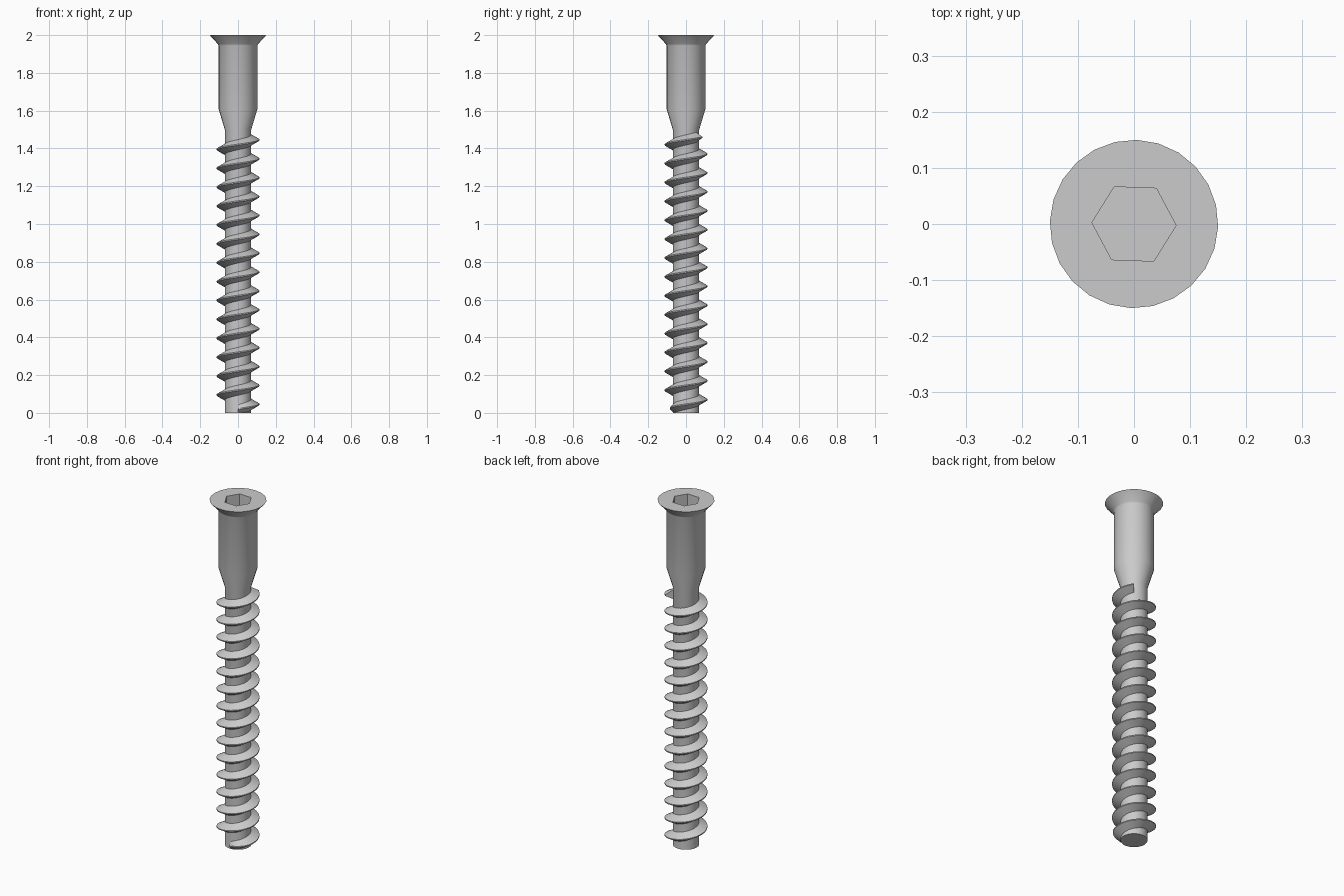
import bpy, bmesh
from math import cos, sin, pi, radians

if "Cube" in bpy.data.objects:
    bpy.data.objects.remove(bpy.data.objects["Cube"])

SIDES = 24
TWIST = radians(-2)


def ring(bm, n, r, z):
    return [bm.verts.new((r * cos(2 * pi * i / n + TWIST), r * sin(2 * pi * i / n + TWIST), z))
            for i in range(n)]


def skin(bm, a, b):
    n = len(a)
    for i in range(n):
        j = (i + 1) % n
        bm.faces.new((a[i], a[j], b[j], b[i]))


def finish(bm, name, angle):
    bmesh.ops.recalc_face_normals(bm, faces=bm.faces)
    mesh = bpy.data.meshes.new(name)
    bm.to_mesh(mesh)
    bm.free()
    ob = bpy.data.objects.new(name, mesh)
    bpy.context.collection.objects.link(ob)
    bpy.ops.object.select_all(action='DESELECT')
    ob.select_set(True)
    bpy.context.view_layer.objects.active = ob
    bpy.ops.object.shade_smooth_by_angle(angle=radians(angle))
    return ob


# Screw body: core, taper, shank and countersunk head
bm = bmesh.new()
profile = [(0.07, 0), (0.07, 1.5), (0.103, 1.61), (0.103, 1.945), (0.107, 1.953), (0.15, 2.0)]
rings = [ring(bm, SIDES, r, z) for r, z in profile]
for a, b in zip(rings, rings[1:]):
    skin(bm, a, b)
bm.faces.new(rings[0][::-1])

# Hexagonal drive recess
rim = ring(bm, 6, 0.075, 2.0)
floor = ring(bm, 6, 0.075, 1.9)
top = rings[-1]
step = SIDES // 6
for k in range(6):
    arc = [top[(step * k + i) % SIDES] for i in range(step + 1)]
    bm.faces.new(arc + [rim[(k + 1) % 6], rim[k]])
skin(bm, rim, floor)
bm.faces.new(floor)
finish(bm, "screw_body", 30)

# Right-handed thread: a triangular section swept up the core
bm = bmesh.new()
PER_TURN, PITCH = 32, 0.1
start, end = -pi / 2, 2 * pi * 14 + radians(50)
steps = round((end - start) / (2 * pi) * PER_TURN)
prev = first = None
for s in range(steps + 1):
    t = start + (end - start) * s / steps
    z = 0.045 + PITCH * t / (2 * pi)
    grow = min(1, 0.3 + (t - start) / (pi / 2))
    crest = 0.066 + 0.047 * grow
    section = [(0.066, -0.029), (crest, -0.003), (crest, 0.003), (0.066, 0.029)]
    cur = [bm.verts.new((r * cos(t), r * sin(t), max(0.0, z + dz))) for r, dz in section]
    if prev:
        skin(bm, prev, cur)
    else:
        first = cur
    prev = cur
bm.faces.new(first)
bm.faces.new(prev)
finish(bm, "thread", 30)
